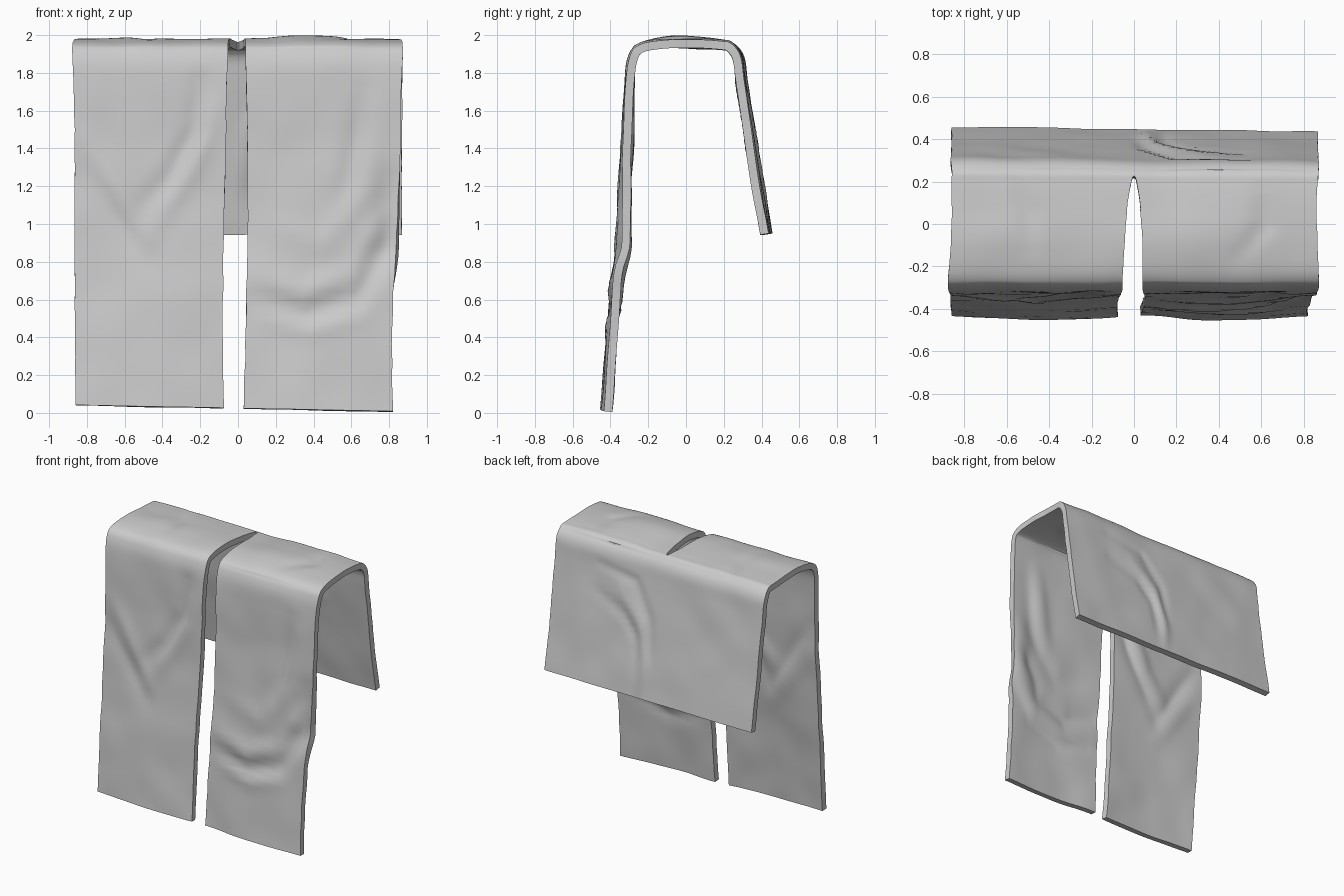
import bpy, bmesh, math
from mathutils import Vector, noise

if "Cube" in bpy.data.objects:
    bpy.data.objects.remove(bpy.data.objects["Cube"], do_unlink=True)

# Fabric colour
fabric = bpy.data.materials.new("light grey fabric")
fabric.use_nodes = True
GREY = (0.6, 0.6, 0.6, 1)
fabric.diffuse_color = GREY
bsdf = fabric.node_tree.nodes["Principled BSDF"]
bsdf.inputs["Base Color"].default_value = GREY
bsdf.inputs["Roughness"].default_value = 0.8

# Drape from front hem to back hem:
# y, z, right edge, slit right, slit left, left edge
DRAPE = [
    (-.445, .025, -.86, -.075, .03, .82),
    (-.41, .45, -.862, -.08, .04, .815),
    (-.365, .95, -.865, -.075, .05, .84),
    (-.335, 1.4, -.865, -.065, .05, .86),
    (-.325, 1.72, -.87, -.06, .045, .865),
    (-.305, 1.88, -.878, -.055, .04, .872),
    (-.25, 1.95, -.875, -.052, .04, .872),
    (-.1, 1.975, -.865, -.045, .038, .865),
    (.08, 1.973, -.86, -.032, .03, .862),
    (.19, 1.967, -.86, -.014, .014, .865),
    (.245, 1.955, -.86, 0, 0, .868),
    (.295, 1.89, -.865, 0, 0, .872),
    (.32, 1.75, -.862, 0, 0, .87),
    (.38, 1.36, -.86, 0, 0, .868),
    (.448, .95, -.862, 0, 0, .868),
]


def spline(rows, t):
    """Smooth curve through rows, t from 0 to 1."""
    last = len(rows) - 1
    i = min(int(t * last), last - 1)
    f = t * last - i
    a, b, c, d = (rows[max(0, min(last, i + k))] for k in (-1, 0, 1, 2))
    return [(2*q + (r-p)*f + (2*p-5*q+4*r-s)*f*f + (3*q-p-3*r+s)*f**3) / 2
            for p, q, r, s in zip(a, b, c, d)]


def fold(u, w, path, width, height):
    """Soft ridge along a polyline, fading to its ends."""
    p = Vector((u, w))
    best = 0
    n = len(path) - 1
    for i in range(n):
        a, b = Vector(path[i]), Vector(path[i + 1])
        s = max(0, min(1, (p - a).dot(b - a) / (b - a).length_squared))
        dist = (p - a.lerp(b, s)).length
        fade = 0.35 + 0.65 * math.sin(math.pi * (i + s) / n)
        best = max(best, fade * math.exp(-(dist / width) ** 2))
    return best * height


# Folds as path, width, height; negative sinks inward
FRONT = [
    ([(-.2, 1.75), (-.22, 1.5), (-.35, 1.25), (-.5, 1.1)], .06, -.022),
    ([(-.15, 1.6), (-.2, 1.4), (-.48, .92)], .06, .016),
    ([(-.8, 1.45), (-.65, 1.2), (-.48, .9)], .06, .014),
    ([(-.8, 1.25), (-.62, 1), (-.48, .8)], .06, -.014),
    ([(.1, .72), (.35, .64), (.6, .74), (.78, 1.05)], .06, .022),
    ([(.1, .6), (.35, .53), (.62, .6), (.8, .85)], .05, -.02),
    ([(.15, .5), (.4, .45), (.65, .52)], .05, .014),
    ([(.6, .75), (.8, .9), (.8, 1.2)], .08, -.035),
    ([(.15, 1), (.45, .9), (.7, 1.2), (.72, 1.6)], .07, .012),
    ([(.55, 1.1), (.62, 1.4), (.66, 1.7)], .06, -.016),
]
BACK = [
    ([(.08, 1), (.06, 1.2), (.12, 1.45), (.3, 1.65)], .04, .015),
    ([(.13, 1.1), (.14, 1.35), (.26, 1.5), (.5, 1.6)], .035, -.014),
    ([(.03, 1.2), (.05, 1.5), (.2, 1.75), (.5, 1.8)], .035, -.012),
]
TOP = [
    ([(.15, -.05), (.4, 0), (.6, .05)], .22, .024),
    ([(.5, -.15), (.62, 0), (.6, .15)], .05, -.012),
    ([(-.55, .2), (-.5, .05), (-.48, -.1)], .05, -.012),
    ([(-.7, -.1), (-.45, 0), (-.25, .1)], .2, .01),
]

# Two cloth panels that join behind the slit
ROWS, COLS = 150, 40
bm = bmesh.new()
for side in (0, 1):
    grid = []
    for j in range(ROWS + 1):
        t = j / ROWS
        y, z, x0, x1, x2, x3 = spline(DRAPE, t)
        ahead, behind = spline(DRAPE, min(1, t + .01)), spline(DRAPE, max(0, t - .01))
        dy, dz = ahead[0] - behind[0], ahead[1] - behind[1]
        ny, nz = Vector((-dz, dy)).normalized()
        if t > .68:
            x1 = x2 = 0
        lo, hi = (max(x2, 0), x3) if side else (x0, min(x1, 0))
        line = []
        for i in range(COLS + 1):
            x = lo + (hi - lo) * i / COLS
            if nz > .75:
                h = sum(fold(x, y, *f) for f in TOP)
            else:
                h = sum(fold(x, z, *f) for f in (FRONT if y < 0 else BACK))
            h += .008 * noise.noise((x * 4, y * 4, z * 4))
            wave = .004 * noise.noise((side * 9, y * 9, z * 9))
            # the front hem sways and the back hem swings out to the right
            hem = max(0, 1 - z) if y < 0 else 0
            sway = hem * .018 * math.cos(x * 7)
            back = -.014 * x * max(0, y) / .45
            drop = -.02 * x * hem if y < 0 else 0
            edge_x = wave * (abs(x) > .03)
            line.append(bm.verts.new((x + edge_x, y + ny * h + sway * .6 + back,
                                      z + nz * h + drop)))
        grid.append(line)
    for j in range(ROWS):
        for i in range(COLS):
            a, b = grid[j], grid[j + 1]
            bm.faces.new((a[i], a[i + 1], b[i + 1], b[i]))

# Join the panels along the back and turn the surface outward
bmesh.ops.remove_doubles(bm, verts=bm.verts, dist=.0008)
bmesh.ops.recalc_face_normals(bm, faces=bm.faces)
bm.faces.ensure_lookup_table()
front_face = min(bm.faces, key=lambda f: f.calc_center_median().z)
if front_face.normal.y > 0:
    bmesh.ops.reverse_faces(bm, faces=bm.faces)

mesh = bpy.data.meshes.new("draped_cloth")
bm.to_mesh(mesh)
bm.free()
mesh.materials.append(fabric)
cloth = bpy.data.objects.new("draped_cloth", mesh)
bpy.context.collection.objects.link(cloth)

# Cloth thickness, inward from the outer surface
thick = cloth.modifiers.new("thickness", 'SOLIDIFY')
thick.thickness = .045
thick.offset = -1

bpy.ops.object.select_all(action='DESELECT')
cloth.select_set(True)
bpy.context.view_layer.objects.active = cloth
bpy.ops.object.modifier_apply(modifier="thickness")
bpy.ops.object.shade_smooth_by_angle(angle=math.radians(40))
